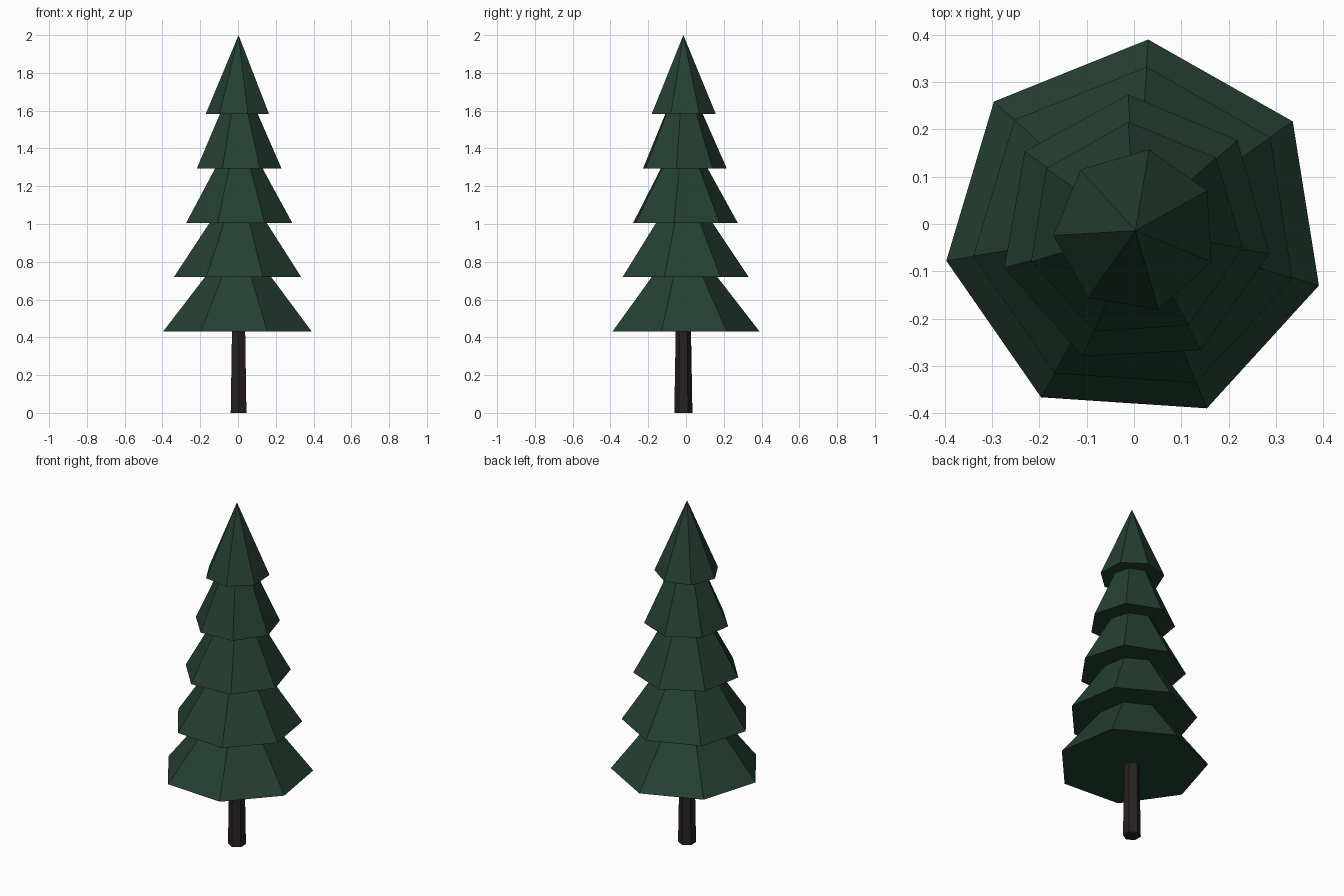
import bpy
import math

if "Cube" in bpy.data.objects:
    bpy.data.objects.remove(bpy.data.objects["Cube"])

CX, CY = 0.003, -0.014          # trunk axis


def material(name, rgb):
    m = bpy.data.materials.new(name)
    m.diffuse_color = (*rgb, 1.0)
    m.use_nodes = True
    m.node_tree.nodes["Principled BSDF"].inputs["Base Color"].default_value = m.diffuse_color
    return m


needles = material("dark green needles", (0.018, 0.050, 0.031))
bark = material("dark brown bark", (0.022, 0.015, 0.016))


def frustum(name, sides, z0, z1, r0, r1, angle, mat):
    """Flat-shaded cone or frustum with one corner at the given angle (degrees)."""
    bpy.ops.mesh.primitive_cone_add(vertices=sides, radius1=r0, radius2=r1,
                                    depth=z1 - z0, end_fill_type='NGON',
                                    location=(CX, CY, (z0 + z1) / 2))
    ob = bpy.context.object
    ob.name = name
    # turn the mesh so that its first corner points along the angle
    corner = ob.data.vertices[0].co
    ob.rotation_euler.z = math.radians(angle) - math.atan2(corner.y, corner.x)
    ob.data.materials.append(mat)
    return ob


# Trunk: tapered hexagon
frustum("trunk", 6, 0.0, 0.46, 0.048, 0.040, 90, bark)

# Five overlapping seven-sided tiers, each turned slightly
tiers = [(0.405, 86.2), (0.347, 86.0), (0.288, 93.0), (0.230, 93.7), (0.174, 80.5)]
HEIGHT = 0.417
for i, (radius, angle) in enumerate(tiers):
    base = 0.43 + i * 0.2883
    last = i == len(tiers) - 1
    frustum(f"needle_tier_{i + 1}", 7, base, 2.0 if last else base + HEIGHT,
            radius, 0.0 if last else radius * 0.2, angle, needles)
